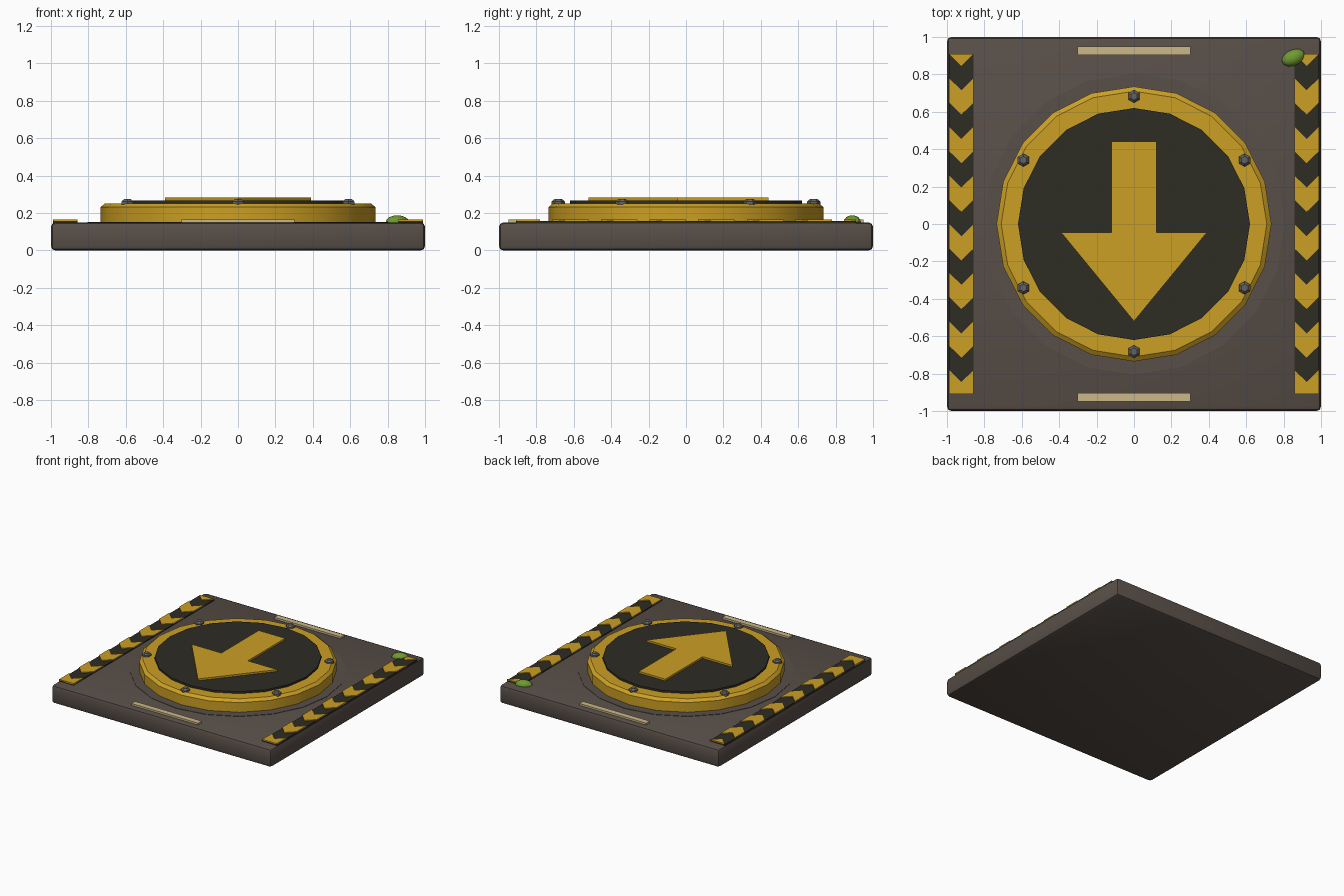
import bpy, bmesh, math

cube = bpy.data.objects.get("Cube")
if cube:
    bpy.data.objects.remove(cube, do_unlink=True)


def material(name, rgb):
    m = bpy.data.materials.new(name)
    m.use_nodes = True
    m.diffuse_color = (*rgb, 1)
    m.node_tree.nodes["Principled BSDF"].inputs["Base Color"].default_value = (*rgb, 1)
    return m


PLATE = material("warm grey metal", (0.098, 0.077, 0.064))
YELLOW = material("safety yellow", (0.6, 0.35, 0.018))
DARK = material("dark rubber", (0.026, 0.025, 0.017))
TAN = material("pale light strip", (0.6, 0.48, 0.25))
STEEL = material("bolt steel", (0.13, 0.125, 0.12))
GREEN = material("moss green", (0.16, 0.32, 0.03))


def finish(name, bm, mat, smooth=False):
    bmesh.ops.recalc_face_normals(bm, faces=bm.faces)
    mesh = bpy.data.meshes.new(name)
    bm.to_mesh(mesh)
    bm.free()
    mesh.materials.append(mat)
    obj = bpy.data.objects.new(name, mesh)
    bpy.context.collection.objects.link(obj)
    if smooth:
        bpy.ops.object.select_all(action="DESELECT")
        obj.select_set(True)
        bpy.context.view_layer.objects.active = obj
        bpy.ops.object.shade_smooth_by_angle(angle=math.radians(30))
    return obj


def extrude_outline(bm, points, z0, z1):
    """Prism over a flat outline."""
    face = bm.faces.new([bm.verts.new((x, y, z0)) for x, y in points])
    top = bmesh.ops.extrude_face_region(bm, geom=[face])["geom"]
    bmesh.ops.translate(bm, vec=(0, 0, z1 - z0),
                        verts=[v for v in top if isinstance(v, bmesh.types.BMVert)])


def prism(name, points, z0, z1, mat):
    bm = bmesh.new()
    extrude_outline(bm, points, z0, z1)
    return finish(name, bm, mat)


def rect(x0, x1, y0, y1):
    return [(x0, y0), (x1, y0), (x1, y1), (x0, y1)]


def lathe(name, profile, sides, mat, centre=(0, 0), smooth=True):
    """Stack of (radius, z) rings, closed at both ends, with a corner on the y axis."""
    bm = bmesh.new()
    rings = []
    for r, z in profile:
        angles = [math.pi / 2 + math.tau * i / sides for i in range(sides)]
        rings.append([bm.verts.new((centre[0] + r * math.cos(a),
                                    centre[1] + r * math.sin(a), z)) for a in angles])
    for low, high in zip(rings, rings[1:]):
        for i in range(sides):
            j = (i + 1) % sides
            bm.faces.new((low[i], low[j], high[j], high[i]))
    bm.faces.new(rings[0])
    bm.faces.new(rings[-1])
    return finish(name, bm, mat, smooth)


# Base slab with softened edges
bm = bmesh.new()
extrude_outline(bm, rect(-1, 1, -1, 1), 0, 0.15)
bmesh.ops.bevel(bm, geom=bm.edges[:], offset=0.024, segments=2, profile=0.5, affect="EDGES")
finish("base_plate", bm, PLATE, True)

# Round pad: seat, raised ring and dark disc
lathe("pad_seat", [(0.805, 0.14), (0.805, 0.153)], 20, PLATE)
lathe("pad_ring", [(0.735, 0.14), (0.735, 0.232), (0.71, 0.252)], 20, YELLOW)
lathe("pad_disc", [(0.62, 0.24), (0.62, 0.268)], 20, DARK)

# Direction arrow
arrow = [(0.12, 0.44), (-0.12, 0.44), (-0.12, -0.045), (-0.39, -0.045),
         (0, -0.52), (0.39, -0.045), (0.12, -0.045)]
prism("arrow", arrow, 0.26, 0.283, YELLOW)

# Bolts around the ring
for k in range(6):
    a = math.pi / 2 + k * math.pi / 3
    lathe(f"bolt_{k + 1}", [(0.035, 0.245), (0.035, 0.262), (0.02, 0.275)], 6, STEEL,
          (0.683 * math.cos(a), 0.683 * math.sin(a)), False)

# Hazard strips with chevrons along both sides
STEP, DIP, END, HALF = 0.13, 0.065, 0.91, 0.066
for side, cx in (("left", 0.923), ("right", -0.923)):
    prism(side + "_hazard_strip", rect(cx - HALF, cx + HALF, -END, END), 0.14, 0.158, DARK)
    bm = bmesh.new()
    for k in range(0, 14, 2):
        y0 = -END + k * STEP
        y1 = y0 + STEP
        lower = [(cx - HALF, y0), (cx, max(y0 - DIP, -END)), (cx + HALF, y0)]
        extrude_outline(bm, lower + [(cx + HALF, y1), (cx, y1 - DIP), (cx - HALF, y1)],
                        0.155, 0.165)
    extrude_outline(bm, [(cx - HALF, END), (cx, END - DIP), (cx + HALF, END)], 0.155, 0.165)
    finish(side + "_chevrons", bm, YELLOW)

# Light strips at front and back
for side, y in (("front", -0.927), ("back", 0.927)):
    prism(side + "_light_strip", rect(-0.303, 0.303, y - 0.023, y + 0.023), 0.14, 0.165, TAN)

# Moss tuft in the back left corner
bm = bmesh.new()
bmesh.ops.create_uvsphere(bm, u_segments=12, v_segments=8, radius=1)
for v in bm.verts:
    x, y, z = v.co
    v.co = (0.852 + 0.062 * x, 0.889 + 0.045 * y + 0.014 * x, 0.152 + 0.036 * z)
finish("moss_tuft", bm, GREEN, True)
